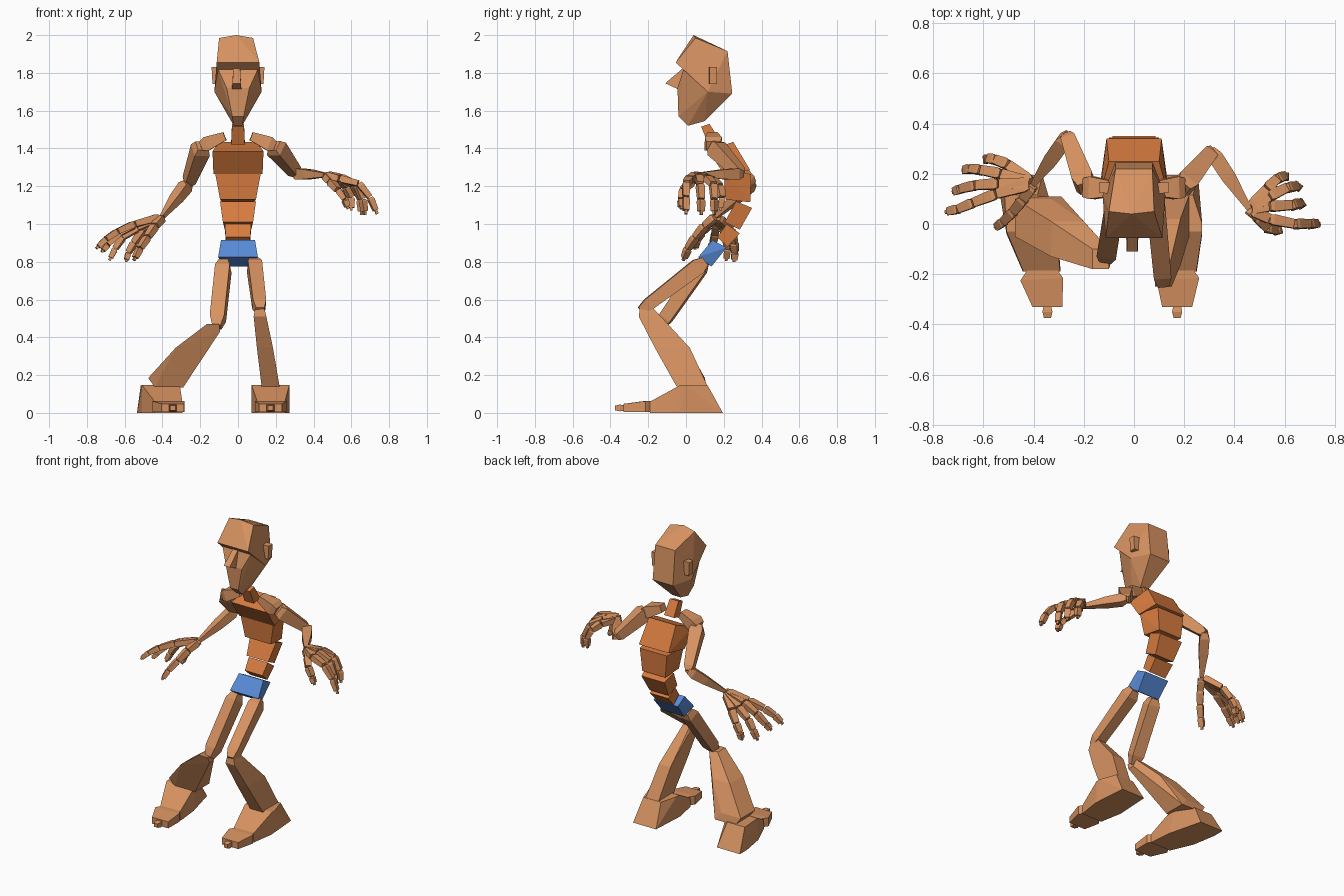
import bpy, bmesh
from mathutils import Vector as V


def mat(name, rgb):
    m = bpy.data.materials.new(name)
    m.diffuse_color = (*rgb, 1)
    return m


SKIN = mat("skin", (0.68, 0.29, 0.12))
SHIRT = mat("torso", (0.68, 0.20, 0.05))
BLUE = mat("pelvis", (0.10, 0.26, 0.68))


def part(name, hulls, m=SKIN):
    """One flat-faced object made of one or more convex blocks."""
    bm = bmesh.new()
    for pts in hulls:
        vs = [bm.verts.new(p) for p in pts]
        bmesh.ops.convex_hull(bm, input=vs)
        bmesh.ops.delete(bm, geom=[v for v in vs if v.is_valid and not v.link_faces], context='VERTS')
    bmesh.ops.dissolve_limit(bm, angle_limit=0.03, verts=bm.verts, edges=bm.edges)
    me = bpy.data.meshes.new(name)
    bm.to_mesh(me)
    bm.free()
    me.materials.append(m)
    ob = bpy.data.objects.new(name, me)
    bpy.context.collection.objects.link(ob)


def rect(x0, x1, y0, y1, z):
    return [(x, y, z) for x in (x0, x1) for y in (y0, y1)]


def sym(*rows):
    """Mirror (half width, y, z) points across x = 0."""
    return [(s * x, y, z) for x, y, z in rows for s in (-1, 1)]


def bone(a, b, sections, hint=(0, 0, 1)):
    """Tapered square bar from a to b; sections are (t, width, depth)."""
    a, b = V(a), V(b)
    d = (b - a).normalized()
    side = d.cross(V(hint)).normalized()
    up = side.cross(d)
    return [a.lerp(b, t) + side * (w / 2 * i) + up * (h / 2 * j)
            for t, w, h in sections for i in (-1, 1) for j in (-1, 1)]


# Head: skull with brow, face wedge, nose, ears
part("skull", [
    [(-.10, .05, 1.985), (.08, .05, 1.985), (-.01, .04, 2.0)]
    + sym((.073, .22, 1.915), (.075, .245, 1.69), (.125, .115, 1.70),
          (.113, -.055, 1.855), (.11, -.01, 1.83)),
    sym((.11, -.01, 1.83), (.125, .115, 1.70), (.075, .245, 1.69), (.06, -.045, 1.72),
        (.03, -.04, 1.57), (.022, .01, 1.52), (.03, .10, 1.545)),
])
part("nose", [[(x - .007, y, z) for x, y, z in sym(
    (.018, -.01, 1.83), (.022, -.11, 1.745), (.025, -.035, 1.71), (.02, .02, 1.80))]])
for s, n in ((-1, "left"), (1, "right")):
    part(n + "_ear", [[(s * x, y, z) for z, o in ((1.74, .135), (1.83, .14))
                       for x, y in ((.09, .12), (o, .125), (.09, .165), (o, .165))]])

# Neck and spine blocks, stacked along the bent back
part("neck", [sym((.032, .08, 1.515), (.032, .125, 1.53), (.036, .12, 1.42), (.036, .18, 1.44))], SHIRT)
part("upper_chest", [sym((.135, .12, 1.385), (.10, .25, 1.435),
                         (.13, .20, 1.265), (.11, .34, 1.285))], SHIRT)
part("lower_chest", [sym((.122, .20, 1.275), (.10, .345, 1.265),
                         (.095, .21, 1.13), (.085, .34, 1.115))], SHIRT)
part("mid_spine", [sym((.095, .265, 1.12), (.085, .35, 1.085),
                       (.08, .205, 1.01), (.07, .285, .97))], SHIRT)
part("low_spine", [sym((.07, .215, 1.0), (.068, .285, .95),
                       (.065, .165, .93), (.062, .22, .88))], SHIRT)
part("pelvis", [sym((.09, .14, .915), (.09, .215, .875),
                    (.105, .065, .825), (.08, .135, .775))], BLUE)

# Arms: collar, shoulder, elbow, wrist
arms = {
    "left": [(-.07, .14, 1.465), (-.19, .145, 1.415), (-.265, .35, 1.215), (-.40, .16, 1.04)],
    "right": [(.07, .14, 1.465), (.19, .145, 1.415), (.31, .29, 1.265), (.46, .06, 1.26)],
}
# Knuckle, two joints and tip of each finger, thumb last
hands = {
    "left": [
        [(-.55, .12, 1.0), (-.64, .085, .96), (-.70, .06, .92), (-.74, .05, .88)],
        [(-.54, .16, 1.0), (-.63, .155, .95), (-.69, .14, .89), (-.715, .13, .86)],
        [(-.53, .20, .98), (-.61, .215, .93), (-.65, .22, .87), (-.675, .215, .82)],
        [(-.50, .235, .97), (-.55, .255, .90), (-.58, .26, .85), (-.59, .255, .81)],
        [(-.44, .10, .99), (-.48, .05, .93), (-.52, .01, .87), (-.545, -.01, .82)]],
    "right": [
        [(.54, .02, 1.24), (.64, .0, 1.215), (.70, .0, 1.14), (.73, .0, 1.07)],
        [(.54, .07, 1.25), (.63, .075, 1.21), (.66, .08, 1.13), (.67, .08, 1.065)],
        [(.54, .11, 1.245), (.61, .145, 1.21), (.65, .15, 1.13), (.655, .15, 1.065)],
        [(.53, .14, 1.235), (.57, .18, 1.20), (.60, .19, 1.14), (.60, .185, 1.085)],
        [(.49, .03, 1.225), (.53, -.015, 1.18), (.565, -.025, 1.13), (.58, -.025, 1.09)]],
}
for n, (c, s, e, w) in arms.items():
    part(n + "_collar", [bone(c, s, [(0, .055, .045), (.8, .09, .075), (1.05, .075, .05)])])
    part(n + "_upper_arm", [bone(s, e, [(0, .06, .06), (.12, .085, .085), (.92, .058, .058), (1.02, .035, .035)])])
    part(n + "_forearm", [bone(e, w, [(-.03, .035, .035), (.1, .06, .06), (.45, .058, .05), (1, .022, .022)])])
    blocks = []
    for joints in hands[n]:
        chain = [V(w).lerp(V(joints[0]), .12)] + [V(p) for p in joints]
        for i in range(4):
            k = .046 - .003 * i
            blocks.append(bone(chain[i], chain[i + 1],
                               [(0, k * .75, k * .65), (.15, k, k * .85), (.96, k * .85, k * .7)], (0, .1, 1)))
        # small fingertip nub
        blocks.append(bone(chain[3], chain[4], [(.9, .014, .014), (1.25, .014, .014)], (0, .1, 1)))
    part(n + "_hand", blocks)

# Thighs
part("left_thigh", [bone((-.075, .09, .79), (-.11, -.13, .47),
                         [(-.03, .05, .05), (.08, .078, .08), (.9, .078, .07), (1.05, .045, .04)])])
part("right_thigh", [bone((.085, .09, .795), (.115, -.225, .555),
                          [(-.03, .05, .05), (.08, .075, .085), (.92, .07, .065), (1.05, .045, .04)])])

# Shins, widening towards the ankle
part("left_shin", [rect(-.165, -.10, -.18, -.10, .47) + rect(-.13, -.095, -.165, -.12, .43)
                   + rect(-.33, -.20, -.13, .01, .345)
                   + rect(-.475, -.33, -.05, .10, .185) + rect(-.44, -.29, -.04, .11, .135)])
part("right_shin", [rect(.09, .14, -.245, -.17, .55) + rect(.083, .15, -.25, -.15, .51)
                    + rect(.10, .185, -.165, .02, .345) + rect(.125, .22, -.05, .115, .14)])


# Feet: sole, toe block, toe nub
def foot(n, heel, ankle, ball, toe):
    sole = (rect(heel - .085, heel + .085, .12, .195, 0) + rect(ankle - .10, ankle + .10, -.04, -.03, 0)
            + rect(ankle - .10, ankle + .10, -.03, .0, .147) + rect(heel - .065, heel + .065, .10, .115, .145)
            + rect(ball - .075, ball + .075, -.19, -.18, 0) + rect(ball - .073, ball + .073, -.19, -.18, .06))
    part(n + "_foot", [sole])
    toes = [(ball + x, y, z) for z in (.005, .062) for x, y in
            ((-.055, -.18), (.06, -.18), (.085, -.215), (-.085, -.225))]
    toes += [(toe + x, -.33, z) for z in (.005, .048) for x in (-.06, .06)]
    nub = [p for y, r in ((-.32, .014), (-.35, .02), (-.375, .014))
           for p in [(toe + i * r, y, .026 + j * r * .9) for i in (-1, 1) for j in (-1, 1)]]
    part(n + "_toes", [toes, nub])


foot("left", -.45, -.408, -.368, -.345)
foot("right", .17, .172, .175, .172)
